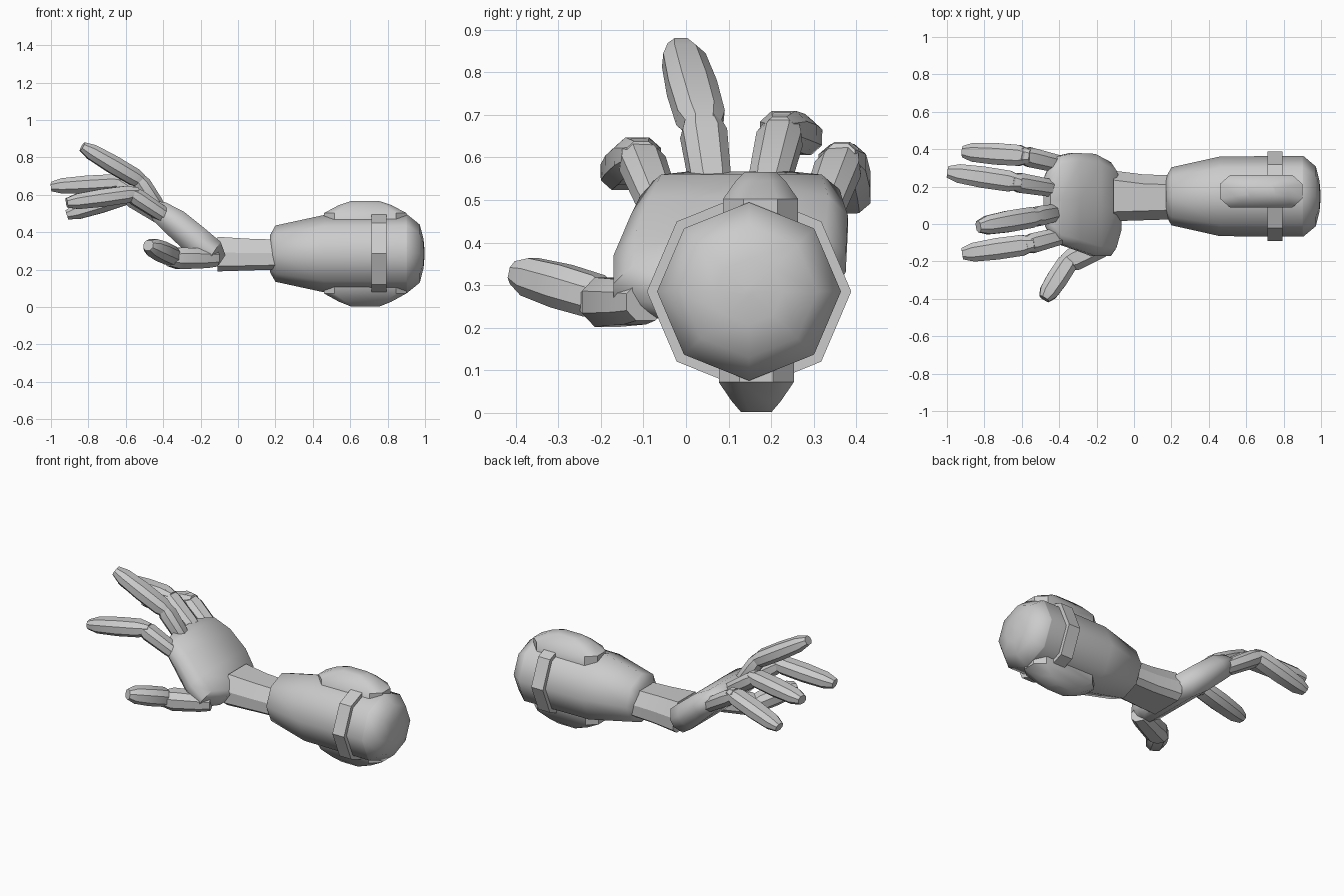
import bpy, bmesh, math
from mathutils import Vector

if "Cube" in bpy.data.objects:
    bpy.data.objects.remove(bpy.data.objects["Cube"])

grey = bpy.data.materials.new("light grey")
grey.diffuse_color = (0.6, 0.6, 0.6, 1)
grey.use_nodes = True
grey.node_tree.nodes["Principled BSDF"].inputs["Base Color"].default_value = grey.diffuse_color


def finish(name, bm, angle):
    bmesh.ops.recalc_face_normals(bm, faces=bm.faces[:])
    me = bpy.data.meshes.new(name)
    bm.to_mesh(me)
    bm.free()
    me.materials.append(grey)
    ob = bpy.data.objects.new(name, me)
    bpy.context.collection.objects.link(ob)
    bpy.ops.object.select_all(action='DESELECT')
    ob.select_set(True)
    bpy.context.view_layer.objects.active = ob
    bpy.ops.object.shade_smooth_by_angle(angle=math.radians(angle))
    return ob


def loft(name, rings, angle=30):
    """Skin a list of equal-length point rings and close both ends."""
    bm = bmesh.new()
    vs = [[bm.verts.new(p) for p in r] for r in rings]
    n = len(vs[0])
    for a, b in zip(vs, vs[1:]):
        for i in range(n):
            j = (i + 1) % n
            bm.faces.new((a[i], a[j], b[j], b[i]))
    bm.faces.new(vs[0])
    bm.faces.new(vs[-1])
    return finish(name, bm, angle)


def octagon(x, r, cy=0.148, cz=0.285, squash=0.97):
    return [(x, cy + r * math.cos(i * math.pi / 4),
             cz + r * squash * math.sin(i * math.pi / 4)) for i in range(8)]


# Forearm shell, end dome and strap
loft("forearm", [octagon(x, r) for x, r in
     ((0.17, 0.1), (0.2, 0.155), (0.46, 0.213), (0.905, 0.216))], 50)
loft("elbow_dome", [octagon(x, r) for x, r in
     ((0.9, 0.216), (0.905, 0.216), (0.972, 0.16), (0.992, 0.08), (0.998, 0.01))], 50)
loft("strap", [octagon(x, 0.24) for x in (0.715, 0.795)])


# Rounded pads above and below the forearm
def pad(name, cy, levels):
    outline = ((-1, -.45), (-.75, -1), (.75, -1), (1, -.45),
               (1, .45), (.75, 1), (-.75, 1), (-1, .45))
    loft(name, [[(0.68 + u * hx, cy + v * hy, z) for u, v in outline]
                for z, hx, hy in levels], 40)


pad("upper_pad", 0.175, ((0.42, .22, .088), (0.502, .22, .088),
                         (0.545, .14, .058), (0.566, .075, .036)))
pad("lower_pad", 0.165, ((0.15, .22, .088), (0.072, .22, .088),
                         (0.028, .14, .058), (0.002, .075, .036)))


# Wrist with bevelled flat sides
def wrist_ring(x, y0, y1, z0, z1):
    h = z1 - z0
    return [(x, y0 + .035, z0), (x, y1 - .035, z0), (x, y1, z0 + .15 * h),
            (x, y1, z0 + .55 * h), (x, y1 - .05, z1), (x, y0 + .05, z1),
            (x, y0, z0 + .55 * h), (x, y0, z0 + .15 * h)]


loft("wrist", [wrist_ring(-.11, .015, .285, .19, .375),
               wrist_ring(.05, .02, .265, .195, .365),
               wrist_ring(.21, .025, .26, .2, .36)])


# Palm: rounded slab sections tilted along the rising slope
def palm_ring(x, z, y0, y1, t):
    w, c = (y1 - y0) / 2, (y0 + y1) / 2
    shape = ((-1, -.3), (-.82, -1), (0, -1), (.82, -1), (1, -.3),
             (1, .3), (.82, 1), (0, 1), (-.82, 1), (-1, .3))
    return [(x + v * t * .3, c + u * w, z + v * t * .45) for u, v in shape]


loft("palm", [palm_ring(*s) for s in
     ((-.085, .25, -.06, .25, .06), (-.135, .285, -.17, .33, .14),
      (-.22, .35, -.17, .375, .15), (-.33, .445, -.13, .38, .14),
      (-.42, .51, -.1, .36, .11), (-.465, .54, -.02, .27, .06))], 50)


# Finger segment: tapered bevelled bar between two points
def segment(name, a, b, profile, width, thick):
    a, b = Vector(a), Vector(b)
    d = b - a
    side = d.cross(Vector((0, 0, 1))).normalized()
    up = side.cross(d).normalized()
    shape = ((-1, -.45), (-.5, -1), (.5, -1), (1, -.45),
             (1, .45), (.5, 1), (-.5, 1), (-1, .45))
    loft(name, [[a + d * t + side * (u * width * s) + up * (v * thick * s)
                 for u, v in shape] for t, s in profile], 40)


LOWER = ((-.05, .75), (.2, .9), (.85, 1), (1.1, .7))
UPPER = ((-.12, .6), (.08, 1), (.5, 1.03), (.9, .9), (1.08, .55))
fingers = {
    "little_finger": ((-.36, .31, .45), (-.59, .365, .595), (-.89, .385, .5)),
    "ring_finger": ((-.43, .19, .52), (-.64, .225, .665), (-.97, .275, .645)),
    "middle_finger": ((-.42, .06, .52), (-.53, .038, .68), (-.81, -.01, .845)),
    "index_finger": ((-.38, -.06, .48), (-.57, -.11, .605), (-.89, -.155, .56)),
}
for name, (base, knuckle, tip) in fingers.items():
    segment(name + "_lower", base, knuckle, LOWER, .053, .045)
    segment(name + "_upper", knuckle, tip, UPPER, .056, .046)

# Thumb
segment("thumb_base", (-.13, -.1, .26), (-.35, -.2, .26), LOWER, .065, .058)
segment("thumb_tip", (-.35, -.2, .27), (-.47, -.385, .325), UPPER, .055, .05)
